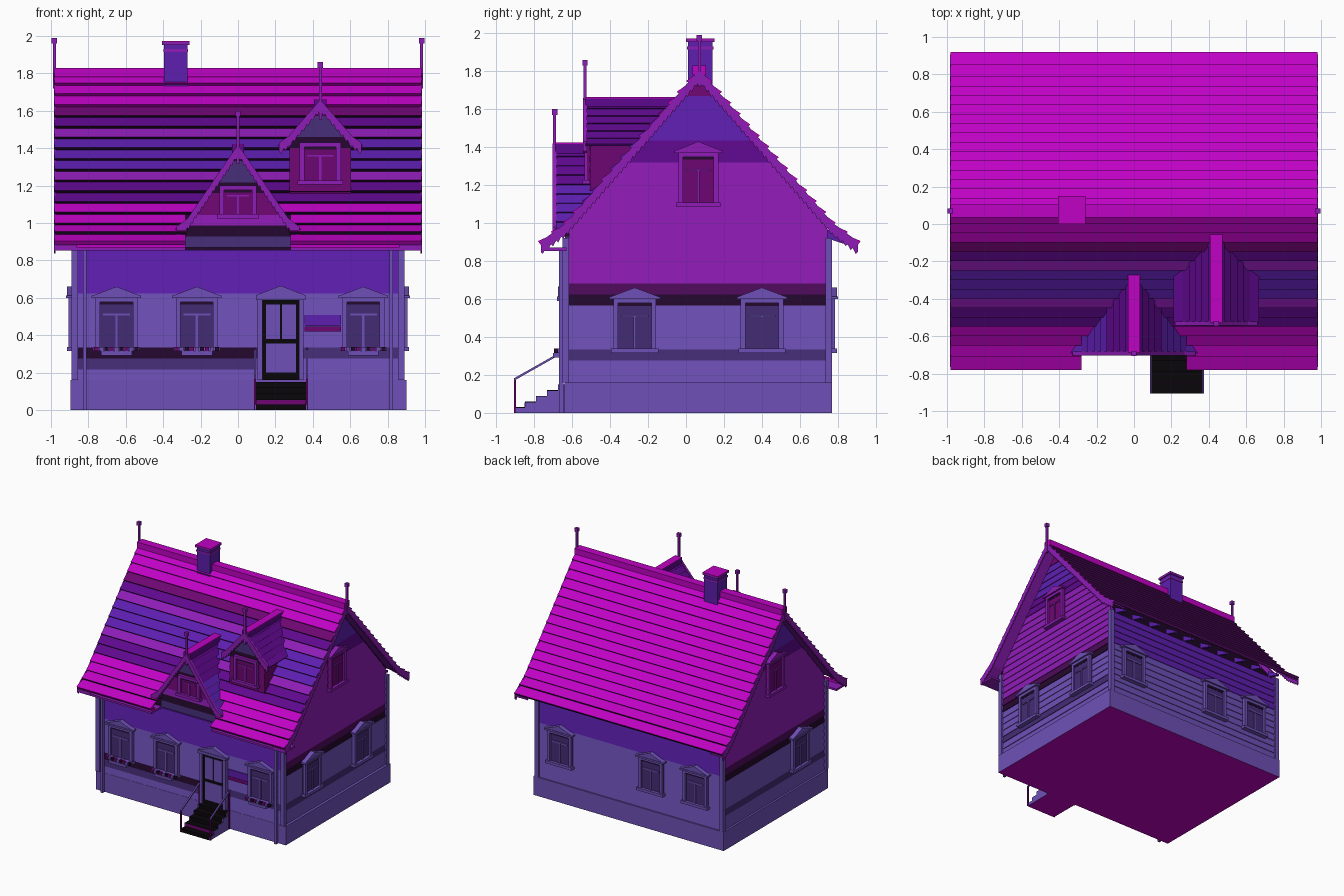
import bpy, bmesh, math
from mathutils import Vector, Matrix

cube = bpy.data.objects.get("Cube")
if cube:
    bpy.data.objects.remove(cube, do_unlink=True)


def linear(c):
    c /= 255
    return c / 12.92 if c < 0.04 else ((c + 0.055) / 1.055) ** 2.4


PALETTE = {"magenta": (192, 2, 196), "plum": (110, 6, 114), "violet": (95, 8, 142),
           "purple": (142, 28, 182), "indigo": (93, 30, 175), "lavender": (110, 80, 183),
           "slate": (68, 44, 117), "dusk": (35, 8, 44), "black": (9, 6, 10), "aubergine": (78, 10, 90)}
MATS = {}
for key, rgb in PALETTE.items():
    mat = bpy.data.materials.new(key + " paint")
    mat.use_nodes = True
    col = [linear(c) for c in rgb] + [1]
    mat.diffuse_color = col
    mat.node_tree.nodes["Principled BSDF"].inputs["Base Color"].default_value = col
    MATS[key] = mat
KEYS = list(PALETTE)


def solid(bm, a, b, m, under=None, frame=None):
    """Loft polygon a to polygon b; downward faces may get another colour."""
    va, vb = ([bm.verts.new(frame @ Vector(p) if frame else p) for p in ps] for ps in (a, b))
    n = len(va)
    faces = [bm.faces.new(va), bm.faces.new(vb[::-1])]
    faces += [bm.faces.new((va[i], vb[i], vb[(i + 1) % n], va[(i + 1) % n])) for i in range(n)]
    bmesh.ops.recalc_face_normals(bm, faces=faces)
    for f in faces:
        f.normal_update()
        f.material_index = KEYS.index(under if under and f.normal.z < -0.1 else m)


def prism(bm, pts, axis, lo, hi, m, under=None, frame=None):
    put = (lambda p, t: (t, p[0], p[1])) if axis == "x" else (lambda p, t: (p[0], t, p[1]))
    solid(bm, [put(p, lo) for p in pts], [put(p, hi) for p in pts], m, under, frame)


def box(bm, x, y, z, m, under=None, frame=None):
    prism(bm, [(x[0], z[0]), (x[1], z[0]), (x[1], z[1]), (x[0], z[1])], "y", y[0], y[1], m, under, frame)


def finish(name, bm):
    me = bpy.data.meshes.new(name)
    used = sorted({f.material_index for f in bm.faces})
    for f in bm.faces:
        f.material_index = used.index(f.material_index)
    bm.to_mesh(me)
    bm.free()
    for i in used:
        me.materials.append(MATS[KEYS[i]])
    ob = bpy.data.objects.new(name, me)
    bpy.context.collection.objects.link(ob)


def facing(x, y, angle):
    return Matrix.Translation((x, y, 0)) @ Matrix.Rotation(math.radians(angle), 4, "Z")


def siding(bm, frame, span, z, rows, colours, step=0.058):
    """Lapped boards; span(z) gives the left and right ends, colours one per row."""
    for i in range(rows):
        t = z + step
        (l0, r0), (l1, r1) = span(z), span(t)
        ring = [(l0, -0.008, z), (r0, -0.008, z), (r1, -0.002, t), (l1, -0.002, t)]
        solid(bm, ring, [(p[0], 0.03, p[2]) for p in ring], colours[min(i, len(colours) - 1)], None, frame)
        z = t


def window(name, x, y, angle, z, w, h, trim, glass, flowers=False, pediment=True):
    bm, fr, u, t = bmesh.new(), facing(x, y, angle), w / 2, z + h
    part = lambda xs, out, zs, m: box(bm, xs, (-out, 0), zs, m, None, fr)
    part((-u, u), 0.016, (z, t), glass)
    for s in (-1, 1):
        part(sorted((s * u, s * (u - 0.025))), 0.03, (z, t), trim)
    part((-u, u), 0.03, (t - 0.022, t), trim)
    part((0.025 - u, u - 0.025), 0.018, (t - 0.036, t - 0.022), "dusk")
    part((-u - 0.012, u + 0.012), 0.04, (z - 0.005, z + 0.018), trim)
    part((0.04 - u, u - 0.04), 0.024, (z + h * 0.66, z + h * 0.7), trim)
    part((-0.006, 0.006), 0.024, (z, z + h * 0.66), trim)
    if pediment:
        part((-u - 0.02, u + 0.02), 0.045, (t, t + 0.014), trim)
        prism(bm, [(-u - 0.02, t + 0.01), (u + 0.02, t + 0.01), (0, t + 0.06)], "y", -0.04, 0, trim, None, fr)
    if flowers:
        part((0.03 - u, u - 0.03), 0.065, (z - 0.028, z - 0.005), trim)
        for i in range(9):
            c = (i - 4) * 0.027
            part((c - 0.011, c + 0.011), 0.06, (z - 0.005, z + 0.018), ("plum", "lavender", "dusk")[i % 3])
    finish(name, bm)


def roof_rows(bm, path, counts, axis, c, s, span, colour, under, thick):
    """Overlapping roof boards running down one slope."""
    k = 0
    for (d0, z0), (d1, z1), n in zip(path, path[1:], counts):
        run = Vector((d1 - d0, z1 - z0))
        nrm = Vector((-run.y, run.x)).normalized()
        for i in range(n):
            a = Vector((d0, z0)) + run * (i / n)
            b = Vector((d0, z0)) + run * ((i + 1) / n)
            pts = [(c + s * p.x, p.y) for p in (a, b, b + nrm * thick, a + nrm * 0.006)]
            for lo, hi in span(a.y):
                prism(bm, pts, axis, lo, hi, colour(k, a.y), under(k))
            k += 1


def strip(bm, path, axis, c, s, lo, hi, up, drop, m):
    """Board following a roof line on one side; returns its upper edge."""
    top = [(c + s * d, z + up) for d, z in path]
    prism(bm, top + [(y, z - drop) for y, z in top[::-1]], axis, lo, hi, m)
    return top


def barge(bm, path, axis, c, lo, hi, up, drop, m):
    """Edge boards of a gable with a saw-tooth lower trim."""
    for s in (-1, 1):
        top = strip(bm, path, axis, c, s, lo, hi, up, drop, m)
        for (y0, z0), (y1, z1) in zip(top, top[1:]):
            n = max(1, round(math.hypot(y1 - y0, z1 - z0) / 0.035))
            for i in range(n):
                at = lambda f, dz: (y0 + (y1 - y0) * f / n, z0 + (z1 - z0) * f / n - dz)
                prism(bm, [at(i, drop), at(i + 1, drop), at(i + 0.6, drop + 0.018)], axis, lo, hi, m)


def finial(bm, x, y, z0, z1):
    box(bm, (x - 0.008, x + 0.008), (y - 0.008, y + 0.008), (z0, z1), "purple")
    box(bm, (x - 0.014, x + 0.014), (y - 0.014, y + 0.014), (z1 - 0.03, z1), "purple")


# Plinth and core
bm = bmesh.new()
box(bm, (-0.895, 0.9), (-0.64, 0.77), (0, 0.16), "lavender", "magenta")
finish("plinth", bm)
MID = 0.065
bm = bmesh.new()
prism(bm, [(-0.61, 0.1), (0.73, 0.1), (0.73, 0.93), (MID, 1.75), (-0.61, 0.93)], "x", -0.85, 0.85, "dusk")
finish("house_core", bm)

# Walls
bm = bmesh.new()
lav = ["lavender"]
siding(bm, facing(0, -0.63, 0), lambda z: (-0.87, 0.1), 0.16, 12, lav + ["slate", "dusk"] + lav * 5 + ["indigo"])
siding(bm, facing(0, -0.63, 0), lambda z: (0.1, 0.87), 0.16, 12, lav * 2 + ["slate"] + lav * 5 + ["indigo"])
siding(bm, facing(0, 0.75, 180), lambda z: (-0.87, 0.87), 0.16, 13, lav * 8 + ["indigo"])
gable = (lav * 2 + ["slate"] + lav * 4 + ["dusk", "aubergine"] + ["purple"] * 11 + ["violet"] * 2
         + ["indigo"] * 4 + ["plum"])


def gable_span(z):
    h = max(0.003, min(0.68, (1.77 - z) / 1.17))
    return -h, h


for s in (-1, 1):
    siding(bm, facing(s * 0.87, MID, s * 90), gable_span, 0.16, 27, gable)
finish("wall_siding", bm)
bm = bmesh.new()
for z, m in ((0.45, "indigo"), (0.42, "plum")):
    box(bm, (0.355, 0.55), (-0.645, -0.637), (z, z + (0.058 if m == "indigo" else 0.028)), m)
finish("painted_stripes", bm)
bm = bmesh.new()
for s in (-1, 1):
    for y in (-0.65, 0.735):
        box(bm, sorted((s * 0.855, s * 0.89)), (y, y + 0.035), (0.16, 0.92), "lavender")
    box(bm, (s * 0.82 - 0.01, s * 0.82 + 0.01), (-0.668, -0.645), (0, 0.86), "lavender")
finish("corner_posts_and_downpipes", bm)

# Windows
for i, x in enumerate((-0.65, -0.22, 0.67)):
    window(f"front_window_{i}", x, -0.635, 0, 0.32, 0.225, 0.28, "lavender", "slate", True)
for i, x in enumerate((0.65, -0.21, -0.63)):
    window(f"back_window_{i}", x, 0.755, 180, 0.32, 0.225, 0.28, "lavender", "slate")
for i, (s, y) in enumerate(((1, -0.27), (1, 0.4), (-1, -0.27))):
    window(f"side_window_{i}", s * 0.875, y, s * 90, 0.32, 0.225, 0.28, "lavender", "slate")
for s, side in ((1, "left"), (-1, "right")):
    window(side + "_gable_window", s * 0.875, MID, s * 90, 1.09, 0.21, 0.28, "purple", "plum")

# Main roof
RIDGE = 0.07
PATH = [(0, 1.79), (0.7, 0.985), (0.835, 0.885)]
BANDS = (["magenta"] * 3 + ["plum", "violet", "purple"] + ["indigo"] * 3 + ["purple"]
         + ["violet"] * 2 + ["magenta"] * 4)
bm = bmesh.new()
whole, split = [(-0.98, 0.98)], [(-0.98, -0.28), (0.28, 0.98)]
roof_rows(bm, PATH, (14, 2), "x", RIDGE, -1, lambda z: split if z < 1.05 else whole, lambda k, z: BANDS[k],
          lambda k: "dusk" if 2 < k < 15 else None, 0.025)
roof_rows(bm, PATH, (14, 2), "x", RIDGE, 1, lambda z: whole, lambda k, z: "magenta", lambda k: "aubergine", 0.025)
box(bm, (-0.98, 0.98), (RIDGE - 0.035, RIDGE + 0.035), (1.78, 1.83), "magenta")
finish("main_roof", bm)
bm = bmesh.new()
for lo, hi in split:
    box(bm, (lo, hi), (-0.765, -0.63), (0.854, 0.87), "purple")
    box(bm, (lo, hi), (-0.74, -0.72), (0.865, 0.89), "magenta")
for i in range(10):
    x = -0.81 + i * 0.18
    prism(bm, [(0.74, 0.92), (0.85, 0.885), (0.85, 0.905), (0.74, 0.97)], "x", x - 0.012, x + 0.012, "indigo")
finish("eaves", bm)
bm = bmesh.new()
for side in (-1, 1):
    lo, hi = sorted((side * 0.976, side * 0.984))
    barge(bm, PATH, "x", RIDGE, lo, hi, 0.018, 0.055, "purple")
    lo, hi = sorted((side * 0.86, side * 0.976))
    for s in (-1, 1):
        strip(bm, PATH, "x", RIDGE, s, lo, hi, -0.002, 0.014, "purple")
    finial(bm, side * 0.982, RIDGE, 1.72, 1.99)
finish("gable_trim", bm)

# Chimney
bm = bmesh.new()
box(bm, (-0.395, -0.27), (0.01, 0.14), (1.6, 1.96), "indigo")
for z, g, m in ((1.915, 0.004, "purple"), (1.953, 0.01, "purple"), (1.965, 0.01, "magenta")):
    box(bm, (-0.395 - g, -0.27 + g), (0.01 - g, 0.14 + g), (z, z + (0.008 if m == "magenta" else 0.015)), m)
finish("chimney", bm)


def dormer(name, x, wall_y, front_y, path, counts, base, half, peak, slope, rows, colours, tip):
    """Gabled dormer whose roof runs back into the main slope."""
    def main_y(z):
        return RIDGE - ((1.8 - z) / 1.17 if z > 1 else 0.7 + (1 - z) * 1.4)

    def span(z):
        h = max(0.003, min(half, (peak - z) / slope))
        return -h, h
    bm = bmesh.new()
    siding(bm, facing(x, wall_y, 0), span, base, rows, colours)
    finish(name + "_wall", bm)
    bm = bmesh.new()
    for s in (-1, 1):
        roof_rows(bm, path, counts, "y", x, s, lambda z: [(front_y, max(front_y + 0.02, main_y(z) + 0.03))],
                  lambda k, z: "violet" if z > 1.2 else "indigo", lambda k: None, 0.014)
    top = path[0][1]
    for z0, z1, m in ((top - 0.03, top + 0.022, "violet"), (top + 0.022, top + 0.028, "magenta")):
        box(bm, (x - 0.033, x + 0.033), (front_y, main_y(top) + 0.03), (z0, z1), m)
    finish(name + "_roof", bm)
    bm = bmesh.new()
    barge(bm, path, "y", x, front_y - 0.012, front_y + 0.008, 0.025, 0.05, "purple")
    finial(bm, x, front_y - 0.002, top - 0.08, tip)
    finish(name + "_trim", bm)


dormer("porch_dormer", 0, -0.635, -0.69, [(0, 1.395), (0.27, 1.0), (0.33, 0.955)], (8, 1), 0.87, 0.28, 1.38, 1.48,
       8, ["slate", "dusk", "purple", "plum", "plum", "dusk", "slate"], 1.6)
window("porch_dormer_window", 0, -0.64, 0, 1.03, 0.2, 0.17, "purple", "plum", pediment=False)
dormer("upper_dormer", 0.44, -0.5, -0.53, [(0, 1.635), (0.17, 1.44), (0.22, 1.405)], (5, 1), 1.17, 0.165, 1.62, 1.14,
       7, ["plum"] * 4 + ["dusk", "slate"], 1.86)
window("upper_dormer_window", 0.44, -0.505, 0, 1.21, 0.22, 0.22, "purple", "plum", pediment=False)
bm = bmesh.new()
box(bm, (0.275, 0.605), (-0.49, -0.2), (1.14, 1.43), "plum")
finish("upper_dormer_cheeks", bm)

# Door
bm = bmesh.new()
box(bm, (0.125, 0.335), (-0.655, -0.62), (0.16, 0.59), "black")
for lo in (0.105, 0.325):
    box(bm, (lo, lo + 0.025), (-0.67, -0.62), (0.16, 0.6), "lavender")
for lo in (0.15, 0.235):
    box(bm, (lo, lo + 0.075), (-0.66, -0.65), (0.38, 0.565), "lavender")
box(bm, (0.15, 0.31), (-0.66, -0.65), (0.2, 0.355), "lavender")
box(bm, (0.095, 0.36), (-0.68, -0.62), (0.59, 0.612), "lavender")
prism(bm, [(0.09, 0.612), (0.365, 0.612), (0.228, 0.665)], "y", -0.675, -0.62, "lavender")
finish("front_door", bm)

# Steps and handrails
bm = bmesh.new()
for i in range(5):
    y, z = -0.905 + i * 0.058, 0.03 * (i + 1)
    box(bm, (0.097, 0.363), (y, -0.63), (0, z), "black", "magenta")
    for x in (0.09, 0.363):
        box(bm, (x, x + 0.007), (y, -0.63), (0, z - 0.004), "lavender", "magenta")
box(bm, (0.1, 0.36), (-0.85, -0.84), (0.03, 0.055), "plum")
finish("steps", bm)
bm = bmesh.new()
for x in (0.085, 0.363):
    prism(bm, [(-0.905, 0.17), (-0.64, 0.32), (-0.64, 0.333), (-0.905, 0.183)], "x", x, x + 0.012, "lavender")
    for y, z in ((-0.905, 0.18), (-0.655, 0.33)):
        box(bm, (x, x + 0.012), (y, y + 0.01), (0, z), "plum")
finish("handrails", bm)
